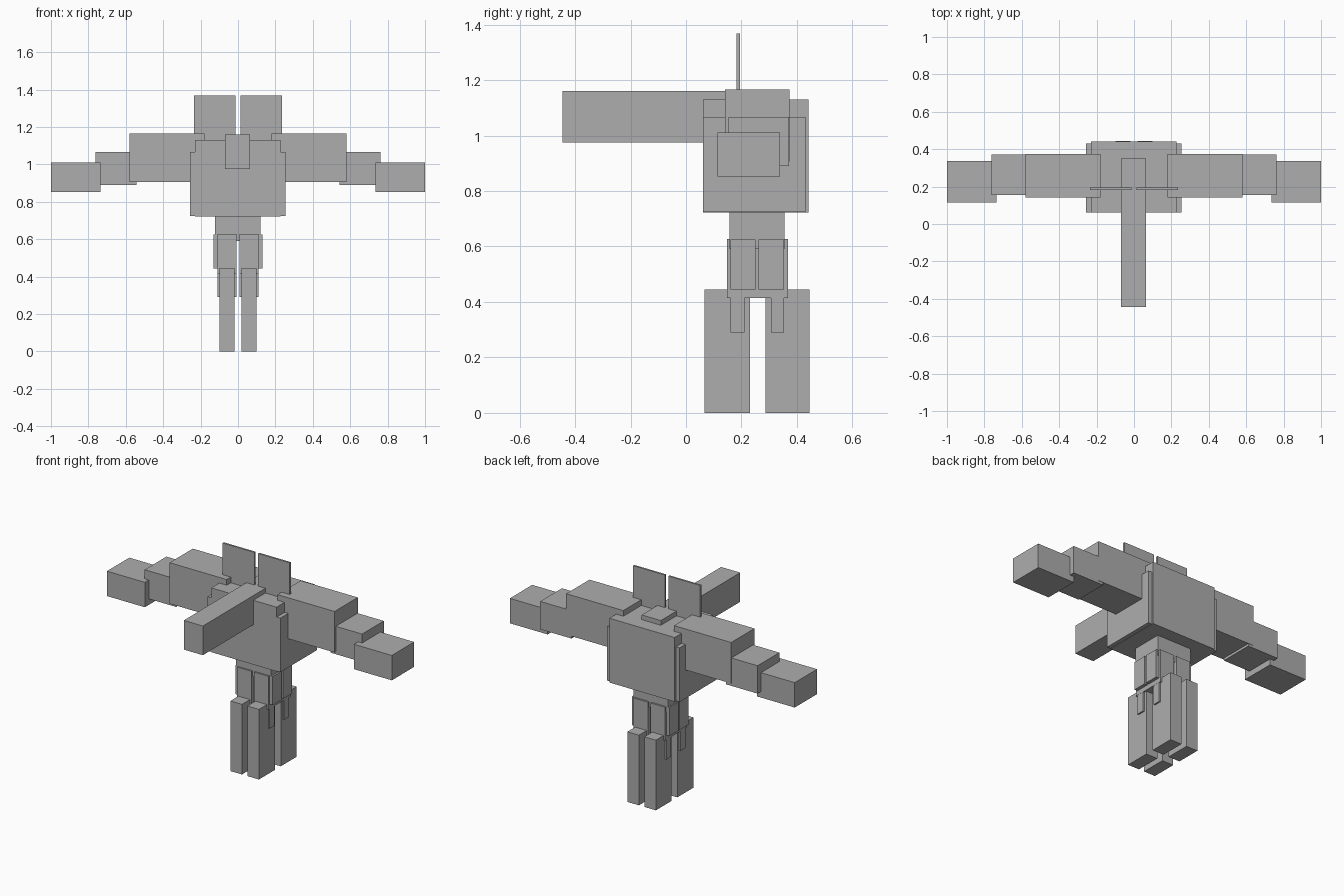
import bpy
import bmesh
from mathutils import Vector

old = bpy.data.objects.get("Cube")
if old:
    bpy.data.objects.remove(old, do_unlink=True)

# Single grey material
grey = bpy.data.materials.new("plain grey")
grey.use_nodes = True
colour = (0.42, 0.42, 0.42, 1.0)
grey.diffuse_color = colour
grey.node_tree.nodes["Principled BSDF"].inputs["Base Color"].default_value = colour


def box(name, x, y, z):
    """Axis-aligned block from (min, max) ranges, with its origin in the middle."""
    lo, hi = Vector((x[0], y[0], z[0])), Vector((x[1], y[1], z[1]))
    bm = bmesh.new()
    bmesh.ops.create_cube(bm, size=1.0)
    bmesh.ops.scale(bm, vec=hi - lo, verts=bm.verts)
    mesh = bpy.data.meshes.new(name)
    bm.to_mesh(mesh)
    bm.free()
    mesh.materials.append(grey)
    obj = bpy.data.objects.new(name, mesh)
    obj.location = (lo + hi) / 2
    bpy.context.collection.objects.link(obj)


def pair(name, x, y, z):
    """Block on the left (+x) and its mirror on the right."""
    box("left_" + name, x, y, z)
    box("right_" + name, (-x[1], -x[0]), y, z)


# Body, with a wider lower shell, and waist
box("torso", (-0.23, 0.228), (0.061, 0.442), (0.722, 1.13))
box("torso_shell", (-0.257, 0.254), (0.062, 0.43), (0.724, 1.067))
box("waist", (-0.123, 0.12), (0.157, 0.356), (0.59, 0.73))

# Long beam running forward from the top of the body
box("forward_beam", (-0.069, 0.065), (-0.445, 0.351), (0.975, 1.16))

# Upright thin plates behind the beam
pair("upright_plate", (0.013, 0.235), (0.182, 0.194), (1.12, 1.367))

# Arms
pair("upper_arm", (0.178, 0.579), (0.141, 0.374), (0.906, 1.166))
pair("forearm", (0.543, 0.763), (0.154, 0.372), (0.89, 1.067))
pair("hand", (0.734, 1.0), (0.114, 0.338), (0.852, 1.01))

# Hip blocks, joining the front and rear legs of each side
pair("hip", (0.009, 0.11), (0.147, 0.367), (0.415, 0.627))

# Front and rear legs
legs = {
    "front": ((0.161, 0.251), (0.161, 0.211), (0.067, 0.23)),
    "rear": ((0.262, 0.354), (0.306, 0.354), (0.286, 0.445)),
}
for end, (thigh, knee, shin) in legs.items():
    pair(end + "_thigh", (0.008, 0.131), thigh, (0.444, 0.626))
    pair(end + "_knee", (0.009, 0.1095), knee, (0.29, 0.43))
    pair(end + "_shin", (0.019, 0.1), shin, (0.0, 0.445))
